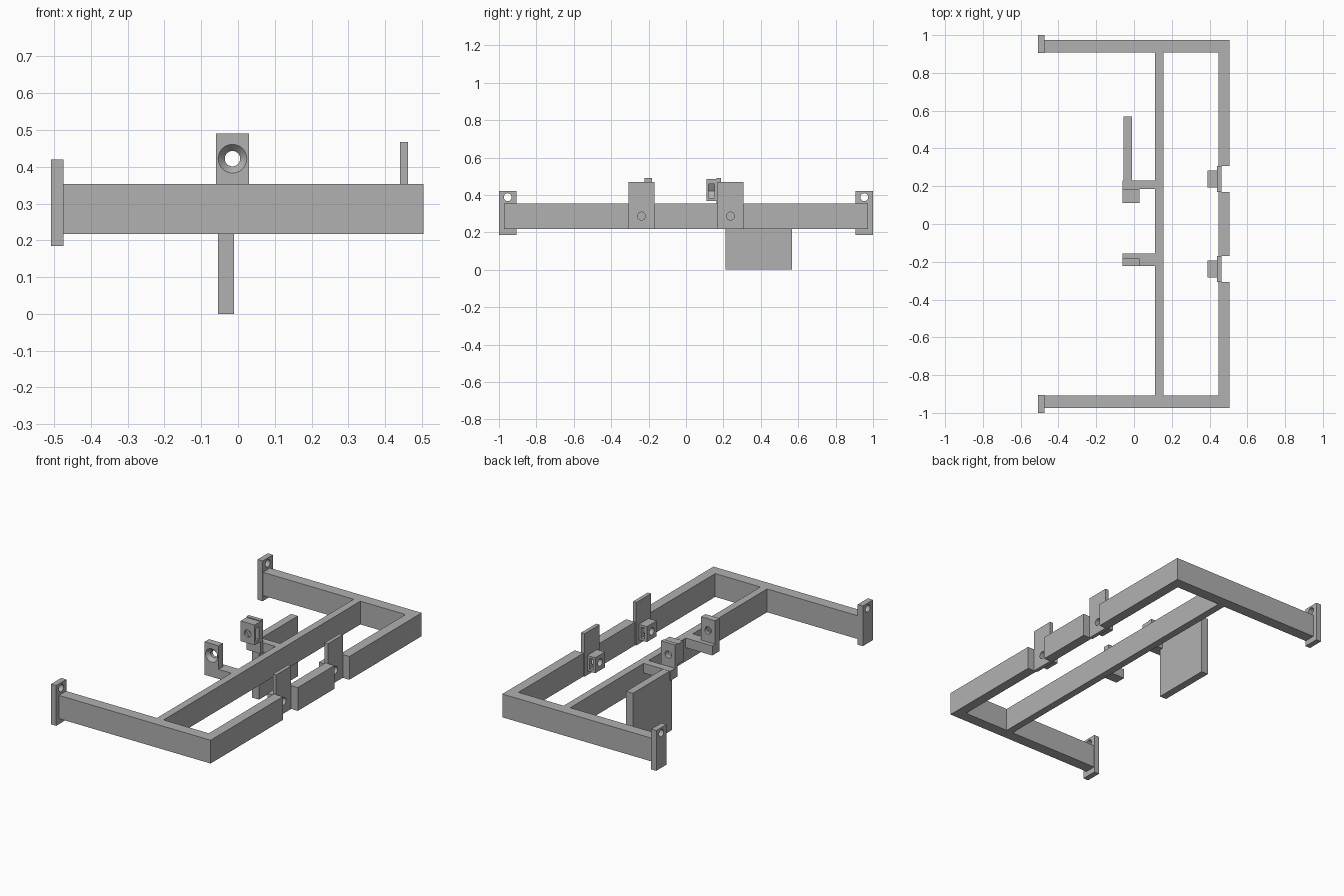
import bpy
import math
from mathutils import Matrix

cube = bpy.data.objects.get("Cube")
if cube:
    bpy.data.objects.remove(cube, do_unlink=True)

grey = bpy.data.materials.new("plain grey")
grey.use_nodes = True
COLOUR = (0.44, 0.44, 0.44, 1)
grey.diffuse_color = COLOUR
grey.node_tree.nodes["Principled BSDF"].inputs["Base Color"].default_value = COLOUR


def box(name, x, y, z):
    """Box from (min, max) pairs on each axis."""
    bpy.ops.mesh.primitive_cube_add(size=1)
    ob = bpy.context.object
    ob.name = name
    pairs = [sorted(p) for p in (x, y, z)]
    centre = Matrix.Translation([(a + b) / 2 for a, b in pairs])
    ob.data.transform(centre @ Matrix.Diagonal([b - a for a, b in pairs] + [1]))
    ob.data.materials.append(grey)
    return ob


def rod(axis, centre, r1, r2, depth, sides=32):
    """Round or hexagonal cutter; r1 is at the negative end of the axis."""
    bpy.ops.mesh.primitive_cone_add(vertices=sides, radius1=r1, radius2=r2, depth=depth)
    ob = bpy.context.object
    turn = {"x": Matrix.Rotation(math.pi / 2, 4, "Y"),
            "y": Matrix.Rotation(-math.pi / 2, 4, "X")}[axis]
    ob.data.transform(Matrix.Translation(centre) @ turn)
    return ob


def cut(target, *cutters):
    for cutter in cutters:
        mod = target.modifiers.new("cut", "BOOLEAN")
        mod.operation = "DIFFERENCE"
        mod.solver = "EXACT"
        mod.object = cutter
        bpy.context.view_layer.objects.active = target
        bpy.ops.object.modifier_apply(modifier=mod.name)
        bpy.data.objects.remove(cutter, do_unlink=True)


BEAM = (0.217, 0.353)     # height range of the frame bars
RAIL = (0.447, 0.505)     # outer rail
CLAMP = 0.238             # clamp position along the rail
HOLE = 0.021

# Main frame
box("middle_bar", (0.112, 0.155), (-0.908, 0.908), BEAM)
box("outer_rail_middle", RAIL, (-CLAMP + 0.069, CLAMP - 0.069), BEAM)

for side, s in (("front", -1), ("back", 1)):
    box(side + "_arm", (-0.475, 0.505), (s * 0.908, s * 0.974), BEAM)
    box(side + "_outer_rail", RAIL, (s * (CLAMP + 0.069), s * 0.908), BEAM)

    # Mounting plate at the end of the arm
    plate = box(side + "_end_plate", (-0.508, -0.475), (s * 0.906, s), (0.185, 0.42))
    cut(plate, rod("x", (-0.49, s * 0.953, 0.388), HOLE, HOLE, 0.2))

    # Tab filling the gap in the rail, with a drilled nut block behind it
    c = s * CLAMP
    tab = box(side + "_clamp_tab", (0.44, 0.462), (c - 0.069, c + 0.069), (0.217, 0.468))
    cut(tab, rod("x", (0.45, c, 0.287), HOLE, HOLE, 0.2))
    block = box(side + "_nut_block", (0.388, 0.44), (c - 0.045, c + 0.045), (0.242, 0.332))
    cut(block,
        rod("x", (0.41, c, 0.287), HOLE, HOLE, 0.2),
        box("slot", (0.404, 0.427), (c, c + 0.1), (0.255, 0.319)))

# Inner brackets reaching out from the middle bar
LUG = (-0.06, 0.03)
HX, HZ = -0.015, 0.422
ARM = (0.297, 0.353)

box("front_bracket_arm", (0.03, 0.112), (-0.222, -0.157), ARM)
box("front_bracket_foot", LUG, (-0.182, -0.157), ARM)
lug = box("front_bracket_lug", LUG, (-0.222, -0.182), (0.297, 0.49))
cut(lug,
    rod("y", (HX, -0.2, HZ), HOLE, HOLE, 0.2),
    rod("y", (HX, -0.212, HZ), 0.039, HOLE, 0.0201))

box("back_bracket_arm", (-0.06, 0.112), (0.186, 0.23), ARM)
lug = box("back_bracket_lug", LUG, (0.163, 0.186), (0.297, 0.49))
cut(lug, rod("y", (HX, 0.17, HZ), HOLE, HOLE, 0.2))

# Nut holder with a hexagonal pocket open to the side
holder = box("back_nut_holder", LUG, (0.11, 0.163), (0.367, 0.485))
hexagon = rod("y", (HX, 0.137, HZ), 0.043, 0.043, 0.032, 6)
hexagon.data.transform(Matrix.Translation((HX, 0, HZ))
                       @ Matrix.Rotation(math.pi / 2, 4, "Y")
                       @ Matrix.Translation((-HX, 0, -HZ)))
cut(holder,
    rod("y", (HX, 0.13, HZ), HOLE, HOLE, 0.2),
    hexagon,
    box("slot", (HX, 0.1), (0.121, 0.153), (HZ - 0.0372, HZ + 0.0372)))

# Upright blade
box("blade", (-0.055, -0.011), (0.21, 0.568), (0, 0.352))

for ob in bpy.context.scene.objects:
    if ob.type == "MESH":
        ob.select_set(True)
        bpy.context.view_layer.objects.active = ob
bpy.ops.object.shade_smooth_by_angle(angle=math.radians(30))
